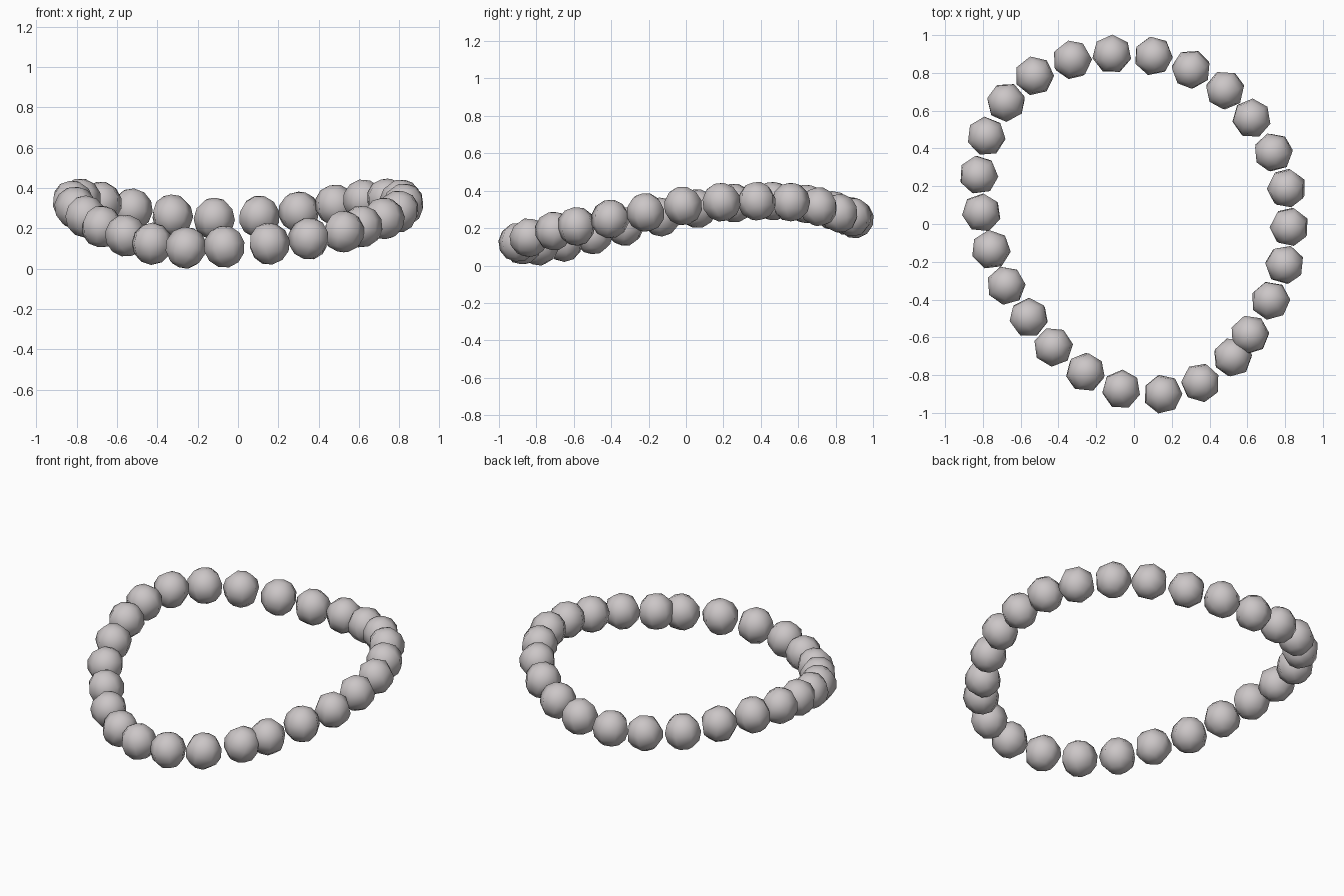
import bpy, bmesh, math, random
from mathutils import Euler, Vector

if "Cube" in bpy.data.objects:
    bpy.data.objects.remove(bpy.data.objects["Cube"])

random.seed(4)
R = 0.105

# bead centres around the wavy loop (x, y, z)
CENTRES = [
    (.82, -.01, .32), (.805, .195, .34), (.735, .385, .345), (.62, .565, .34),
    (.48, .715, .315), (.30, .825, .28), (.10, .895, .26), (-.12, .905, .25),
    (-.33, .875, .265), (-.53, .79, .295), (-.68, .65, .33), (-.785, .47, .345),
    (-.825, .265, .335), (-.81, .065, .305), (-.76, -.13, .26), (-.68, -.32, .21),
    (-.56, -.49, .165), (-.43, -.645, .125), (-.26, -.78, .105), (-.07, -.87, .11),
    (.15, -.895, .125), (.35, -.835, .15), (.52, -.70, .185), (.61, -.58, .21),
    (.72, -.40, .25), (.795, -.21, .285),
]

pearl = bpy.data.materials.new("pearl grey")
pearl.diffuse_color = (.60, .565, .57, 1)
pearl.use_nodes = True
pearl.node_tree.nodes["Principled BSDF"].inputs["Base Color"].default_value = pearl.diffuse_color

# one shared low-poly bead, smooth shaded
mesh = bpy.data.meshes.new("bead")
bm = bmesh.new()
bmesh.ops.create_uvsphere(bm, u_segments=7, v_segments=6, radius=R)
for f in bm.faces:
    f.smooth = True
bm.to_mesh(mesh)
bm.free()
mesh.materials.append(pearl)

# string the beads, each turned slightly differently
for i, c in enumerate(CENTRES):
    ob = bpy.data.objects.new(f"bead_{i + 1:02d}", mesh)
    ob.location = c
    ob.rotation_euler = Euler((random.uniform(-.35, .35), random.uniform(-.35, .35),
                               random.uniform(0, math.tau)))
    bpy.context.collection.objects.link(ob)

# settle the loop on the ground, centred
bpy.context.view_layer.update()
beads = list(bpy.context.collection.objects)
pts = [o.matrix_world @ v.co for o in beads for v in mesh.vertices]
lo = Vector([min(p[k] for p in pts) for k in range(3)])
hi = Vector([max(p[k] for p in pts) for k in range(3)])
shift = Vector((-(lo.x + hi.x) / 2, -(lo.y + hi.y) / 2, -lo.z))
for o in beads:
    o.location += shift
